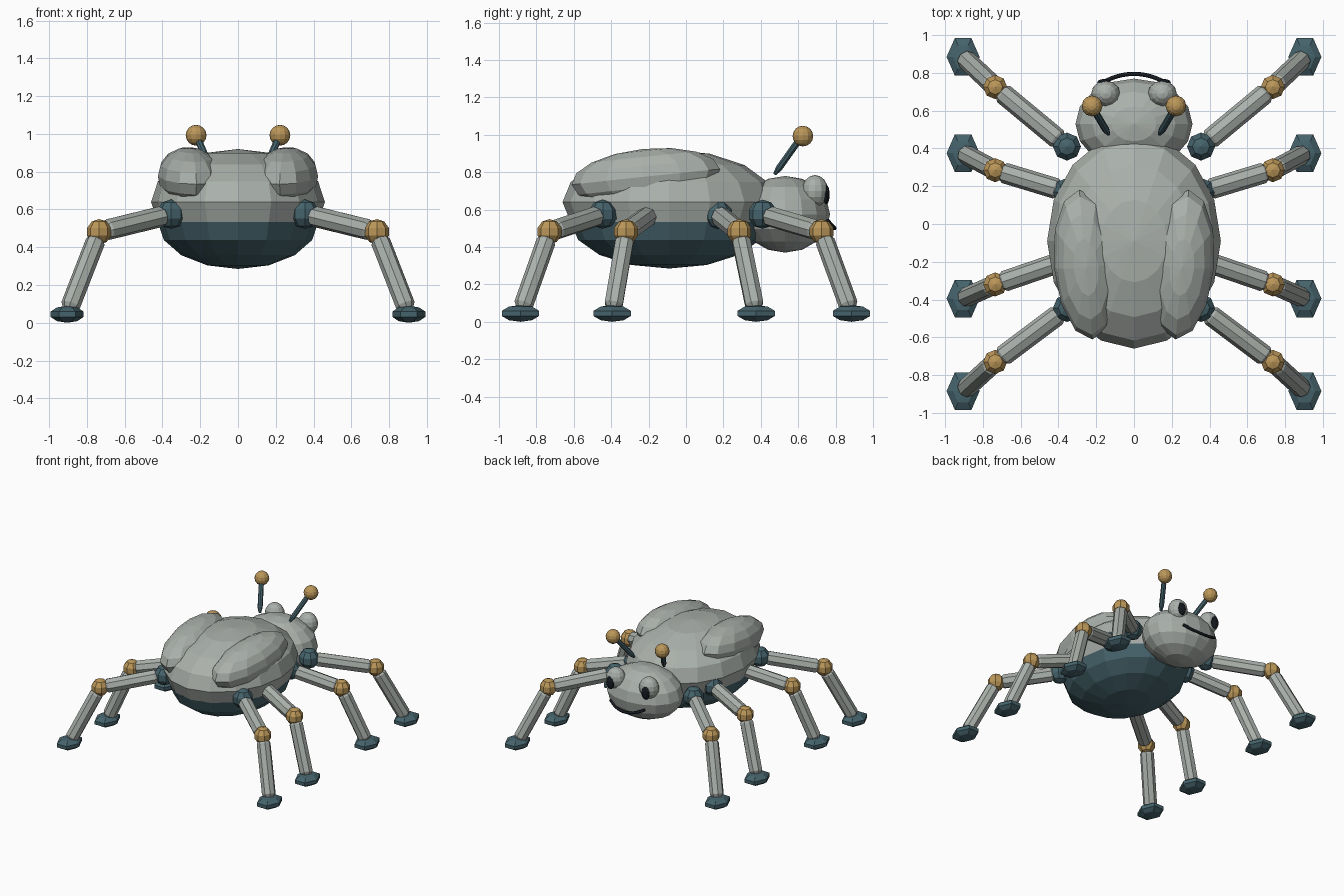
import bpy, bmesh, math
from mathutils import Vector, Matrix

if "Cube" in bpy.data.objects:
    bpy.data.objects.remove(bpy.data.objects["Cube"])


def material(name, rgb):
    m = bpy.data.materials.new(name)
    m.diffuse_color = (*rgb, 1.0)
    m.use_nodes = True
    m.node_tree.nodes["Principled BSDF"].inputs["Base Color"].default_value = m.diffuse_color
    return m


GREY = material("shell grey", (0.40, 0.435, 0.405))
TEAL = material("dark teal", (0.060, 0.125, 0.150))
GOLD = material("gold", (0.50, 0.31, 0.10))
BLACK = material("black", (0.008, 0.011, 0.015))


def finish(bm, name, mat):
    bmesh.ops.recalc_face_normals(bm, faces=bm.faces)
    mesh = bpy.data.meshes.new(name)
    bm.to_mesh(mesh)
    bm.free()
    mesh.materials.append(mat)
    ob = bpy.data.objects.new(name, mesh)
    bpy.context.collection.objects.link(ob)
    return ob


def ellipsoid(name, mat, centre, radii, segs=16, rings=8, spin=0, tilt=(0, 0), keep=None):
    """Faceted ellipsoid; keep=(z, side) cuts it flat at height z."""
    bm = bmesh.new()
    bmesh.ops.create_uvsphere(bm, u_segments=segs, v_segments=rings, radius=1)
    m = (Matrix.Translation(centre) @ Matrix.Rotation(tilt[1], 4, 'Z')
         @ Matrix.Rotation(tilt[0], 4, 'X') @ Matrix.Diagonal((*radii, 1))
         @ Matrix.Rotation(spin, 4, 'Z'))
    bmesh.ops.transform(bm, matrix=m, verts=bm.verts)
    if keep:
        z, side = keep
        bmesh.ops.bisect_plane(bm, geom=bm.verts[:] + bm.edges[:] + bm.faces[:], dist=1e-4,
                               plane_co=(0, 0, z), plane_no=(0, 0, side), clear_inner=True)
        bmesh.ops.holes_fill(bm, edges=[e for e in bm.edges if e.is_boundary])
    return finish(bm, name, mat)


def rod(name, mat, a, b, r, sides=8, chamfer=0.03, tip=0.6):
    """Prism from a to b with tapered ends."""
    a, b = Vector(a), Vector(b)
    d = b - a
    length = d.length
    rot = d.to_track_quat('Z', 'Y')
    bm = bmesh.new()
    loops = []
    for t, k in ((0, tip), (chamfer, 1), (length - chamfer, 1), (length, tip)):
        loops.append([bm.verts.new(a + rot @ Vector((
            r * k * math.cos(2 * math.pi * i / sides),
            r * k * math.sin(2 * math.pi * i / sides), t))) for i in range(sides)])
    for lo, hi in zip(loops, loops[1:]):
        for i in range(sides):
            j = (i + 1) % sides
            bm.faces.new((lo[i], lo[j], hi[j], hi[i]))
    bm.faces.new(loops[0])
    bm.faces.new(loops[-1])
    return finish(bm, name, mat)


# Body: upper shell and belly meet at a flat seam
SEAM = 0.533
ellipsoid("upper_shell", GREY, (0, -0.09, 0.64), (0.46, 0.57, 0.28), keep=(SEAM, 1))
ellipsoid("belly", TEAL, (0, -0.09, SEAM), (0.425, 0.527, 0.248), keep=(SEAM, -1))

# Head
ellipsoid("head", GREY, (0, 0.53, 0.575), (0.31, 0.24, 0.205))

# Mouth: thin smile curve
curve = bpy.data.curves.new("mouth", 'CURVE')
curve.dimensions = '3D'
curve.bevel_depth = 0.011
curve.bevel_resolution = 1
curve.use_fill_caps = True
spline = curve.splines.new('POLY')
N = 14
spline.points.add(N)
for i, p in enumerate(spline.points):
    u = 2 * i / N - 1
    p.co = (0.155 * u, 0.795 - 0.04 * u * u, 0.50 + 0.042 * u * u, 1)
curve.materials.append(BLACK)
bpy.context.collection.objects.link(bpy.data.objects.new("mouth", curve))

# Legs: (label, hip y, knee y, foot y)
LEGS = (("front", 0.41, 0.725, 0.885),
        ("mid_front", 0.17, 0.285, 0.375),
        ("mid_back", -0.19, -0.32, -0.395),
        ("back", -0.445, -0.73, -0.885))

for s, side in ((1, "right"), (-1, "left")):
    # Wing cover
    ellipsoid(f"wing_cover_{side}", GREY, (s * 0.255, -0.215, 0.775), (0.17, 0.40, 0.15),
              segs=12, tilt=(math.radians(6), -s * math.radians(5)))
    # Eye and pupil
    ellipsoid(f"eye_{side}", GREY, (s * 0.15, 0.69, 0.70), (0.077, 0.07, 0.085), segs=12)
    ellipsoid(f"pupil_{side}", BLACK, (s * 0.16, 0.75, 0.68), (0.035, 0.018, 0.052), segs=12)
    # Antenna
    rod(f"antenna_stalk_{side}", TEAL, (s * 0.135, 0.475, 0.79), (s * 0.215, 0.61, 0.98),
        0.019, chamfer=0.04, tip=0.5)
    ellipsoid(f"antenna_ball_{side}", GOLD, (s * 0.222, 0.625, 0.993), (0.055,) * 3, segs=12)

    for label, hy, ky, fy in LEGS:
        tag = f"{label}_{side}"
        hip = Vector((s * 0.355, hy, 0.575))
        knee = Vector((s * 0.735, ky, 0.482))
        foot = Vector((s * 0.905, fy, 0.045))
        ellipsoid(f"hip_{tag}", TEAL, hip, (0.078,) * 3, segs=8, rings=5)
        ellipsoid(f"knee_{tag}", GOLD, knee, (0.067,) * 3, segs=8, rings=5)
        ellipsoid(f"foot_{tag}", TEAL, foot, (0.092, 0.121, 0.045), segs=6, rings=5,
                  spin=math.pi / 6)
        rod(f"upper_leg_{tag}", GREY, hip.lerp(knee, 0.08), hip.lerp(knee, 0.94), 0.055)
        rod(f"lower_leg_{tag}", GREY, knee.lerp(foot, 0.06), knee.lerp(foot, 0.95), 0.052)
